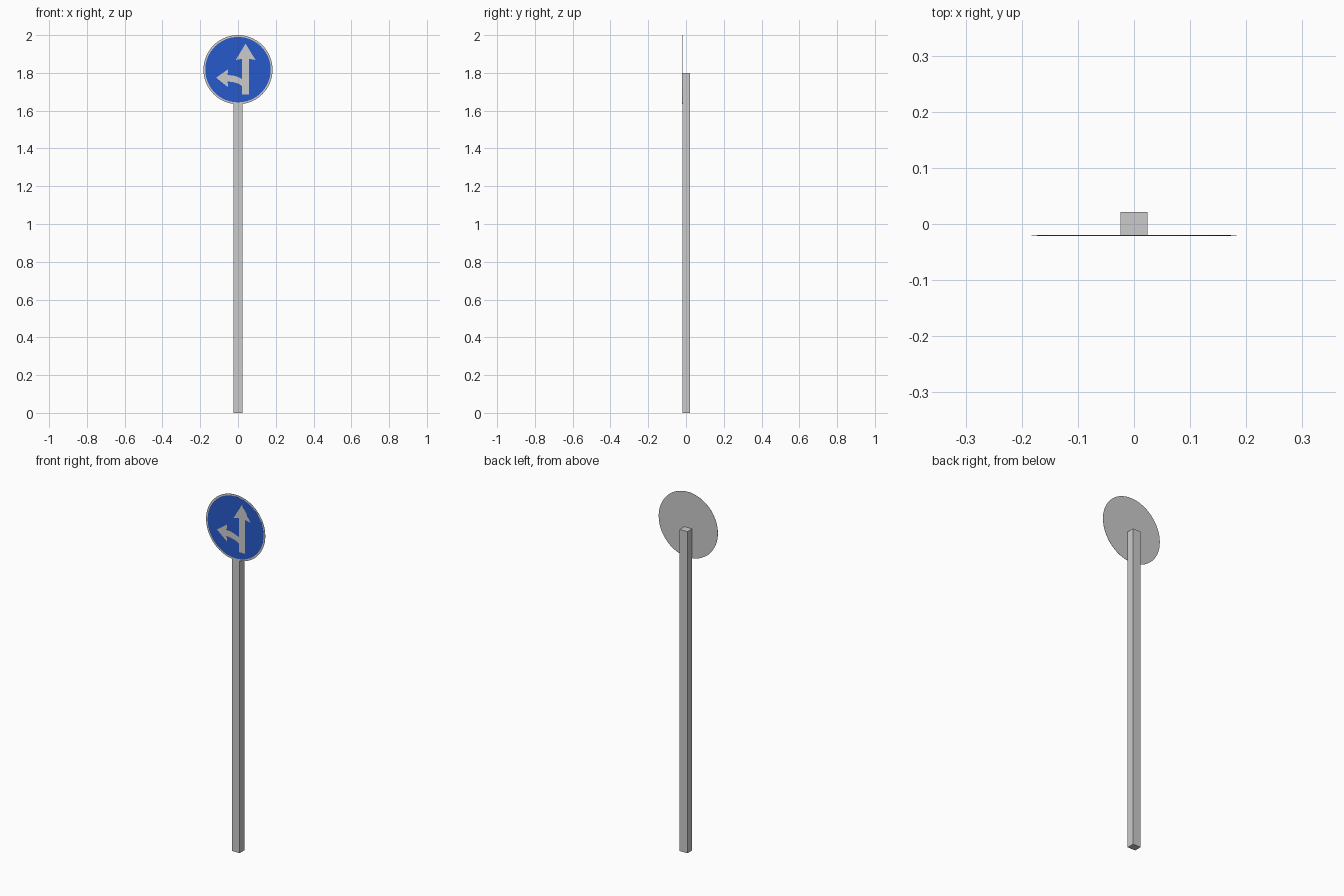
import bpy, bmesh, math

if "Cube" in bpy.data.objects:
    bpy.data.objects.remove(bpy.data.objects["Cube"])

CENTRE_Z = 1.817


def plate(name, outline, y_front, y_back, material=None):
    """Flat plate: an (x, z) outline extruded along y."""
    bm = bmesh.new()
    face = bm.faces.new([bm.verts.new((x, y_front, z)) for x, z in outline])
    ext = bmesh.ops.extrude_face_region(bm, geom=[face])
    verts = [v for v in ext["geom"] if isinstance(v, bmesh.types.BMVert)]
    bmesh.ops.translate(bm, verts=verts, vec=(0, y_back - y_front, 0))
    bmesh.ops.recalc_face_normals(bm, faces=bm.faces)
    big = [f for f in bm.faces if len(f.verts) > 4]
    bmesh.ops.triangulate(bm, faces=big)
    mesh = bpy.data.meshes.new(name)
    bm.to_mesh(mesh)
    bm.free()
    if material:
        mesh.materials.append(material)
    obj = bpy.data.objects.new(name, mesh)
    bpy.context.collection.objects.link(obj)
    return obj


def circle(radius, sides=64):
    return [(radius * math.cos(2 * math.pi * i / sides),
             CENTRE_Z + radius * math.sin(2 * math.pi * i / sides))
            for i in range(sides)]


blue = bpy.data.materials.new("sign_blue")
blue.diffuse_color = (0.02, 0.1, 0.6, 1)
blue.use_nodes = True
blue.node_tree.nodes["Principled BSDF"].inputs["Base Color"].default_value = blue.diffuse_color

# Square post
plate("post", [(-0.024, 0), (0.024, 0), (0.024, 1.8), (-0.024, 1.8)], -0.0197, 0.0215)

# Round sign: grey backing disc whose edge shows as the rim, then the blue face
plate("sign_disc", circle(0.183), -0.0207, -0.0197)
plate("sign_face", circle(0.173), -0.0211, -0.0207, blue)

# Straight arrow with a curved branch to the left
arrow = [
    (0.058, 1.685), (0.058, 1.875), (0.093, 1.868), (0.040, 1.955),
    (-0.012, 1.868), (0.021, 1.875), (0.021, 1.768),
    (0.000, 1.779), (-0.025, 1.786), (-0.055, 1.789),
    (-0.053, 1.819), (-0.116, 1.775), (-0.053, 1.724), (-0.055, 1.754),
    (-0.030, 1.752), (0.000, 1.744), (0.021, 1.731), (0.021, 1.685),
]
plate("arrow_symbol", arrow, -0.0215, -0.0211)
